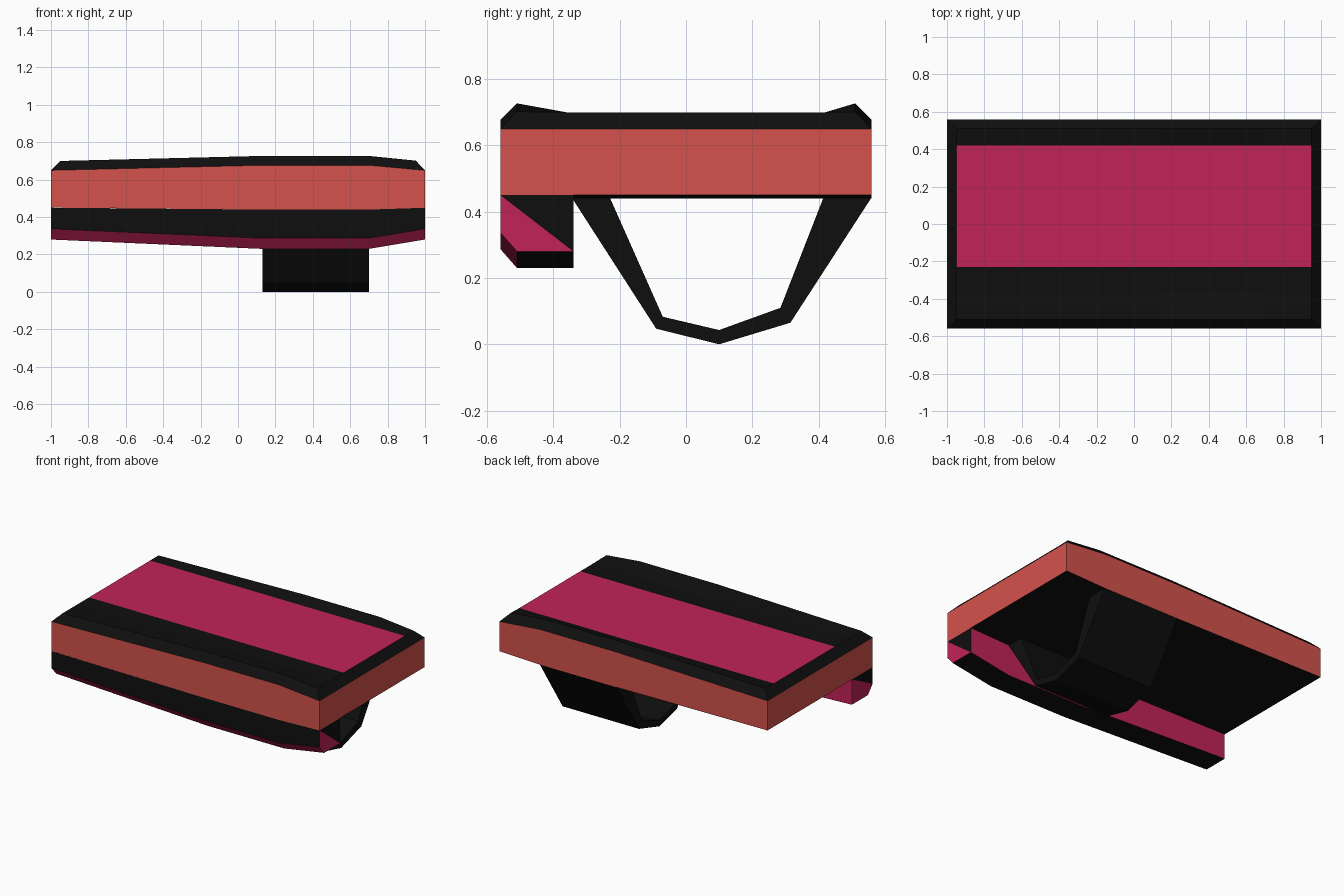
import bpy, bmesh

if "Cube" in bpy.data.objects:
    bpy.data.objects.remove(bpy.data.objects["Cube"])


def material(name, r, g, b):
    lin = [((c / 255 + 0.055) / 1.055) ** 2.4 if c > 10 else c / 255 / 12.92 for c in (r, g, b)]
    m = bpy.data.materials.new(name)
    m.diffuse_color = (*lin, 1)
    m.use_nodes = True
    m.node_tree.nodes["Principled BSDF"].inputs["Base Color"].default_value = m.diffuse_color
    return m


MATS = [material("black", 15, 15, 15),
        material("coral_red", 212, 82, 76),
        material("magenta", 194, 35, 88)]
BLACK, RED, PINK = range(3)


def loft(name, xs, rings, side_colour, start_caps, end_caps, drop=None):
    """Join matching (y, z) rings placed along x. Caps are (point indices, colour)."""
    bm = bmesh.new()
    rows = [[bm.verts.new((x, y, z)) for y, z in ring] for x, ring in zip(xs, rings)]
    n = len(rows[0])
    dropped = []
    for i in range(len(rows) - 1):
        for j in range(n):
            k = (j + 1) % n
            f = bm.faces.new((rows[i][j], rows[i][k], rows[i + 1][k], rows[i + 1][j]))
            f.material_index = side_colour(i, j)
            if j == drop:
                dropped.append(f)
    for row, caps in ((rows[0], start_caps), (rows[-1], end_caps)):
        for ids, colour in caps:
            bm.faces.new([row[i] for i in ids]).material_index = colour
    bmesh.ops.recalc_face_normals(bm, faces=bm.faces[:])
    bmesh.ops.delete(bm, geom=dropped, context='FACES_ONLY')
    bmesh.ops.remove_doubles(bm, verts=bm.verts[:], dist=0.0005)
    mesh = bpy.data.meshes.new(name)
    bm.to_mesh(mesh)
    bm.free()
    for m in MATS:
        mesh.materials.append(m)
    ob = bpy.data.objects.new(name, mesh)
    bpy.context.collection.objects.link(ob)
    return ob


# Main slab: bevelled rim, recessed magenta panel, red sides
def slab_ring(side_top, ridge, bottom, end=False):
    y1, flat = (0.56, side_top) if end else (0.51, 0.70)
    return [(-0.56, side_top), (-y1, ridge), (-0.36, flat), (-0.23, flat), (0.42, flat),
            (y1, ridge), (0.56, side_top), (0.56, bottom), (-0.56, bottom)]


def slab_colour(i, j):
    if j in (6, 8):
        return RED
    return PINK if j == 3 and 0 < i < 4 else BLACK


slab_end = slab_ring(0.65, 0.65, 0.45, True)
slab_mid = slab_ring(0.677, 0.727, 0.44)
cap = [(range(9), RED)]
loft("slab_body", [-1, -0.95, 0.13, 0.70, 0.95, 1],
     [slab_end, slab_ring(0.651, 0.70, 0.45), slab_mid, slab_mid,
      slab_ring(0.654, 0.702, 0.448), slab_end], slab_colour, cap, cap)


# Front lower rail with magenta chamfer and back, two-tone ends
def rail_ring(top, bottom):
    return [(-0.56, top), (-0.34, top), (-0.34, bottom), (-0.51, bottom), (-0.56, bottom + 0.057)]


rail_end, rail_mid = rail_ring(0.45, 0.28), rail_ring(0.44, 0.23)
loft("front_rail", [-1, 0.13, 0.70, 1], [rail_end, rail_mid, rail_mid, rail_end],
     lambda i, j: PINK if j in (1, 3) else BLACK,
     [((0, 1, 4), BLACK), ((1, 2, 3, 4), PINK)],
     [((0, 1, 2), BLACK), ((0, 2, 3, 4), PINK)], drop=0)

# Open loop handle underneath
outer = [(-0.345, 0.443), (-0.09, 0.047), (0.10, 0.0), (0.315, 0.065), (0.56, 0.443)]
inner = [(-0.23, 0.443), (-0.07, 0.083), (0.10, 0.043), (0.285, 0.11), (0.415, 0.443)]
loop = outer + inner[::-1]
caps = [((k, k + 1, 8 - k, 9 - k), BLACK) for k in range(4)]
loft("loop_handle", [0.13, 0.70], [loop, loop], lambda i, j: BLACK, caps, caps)
